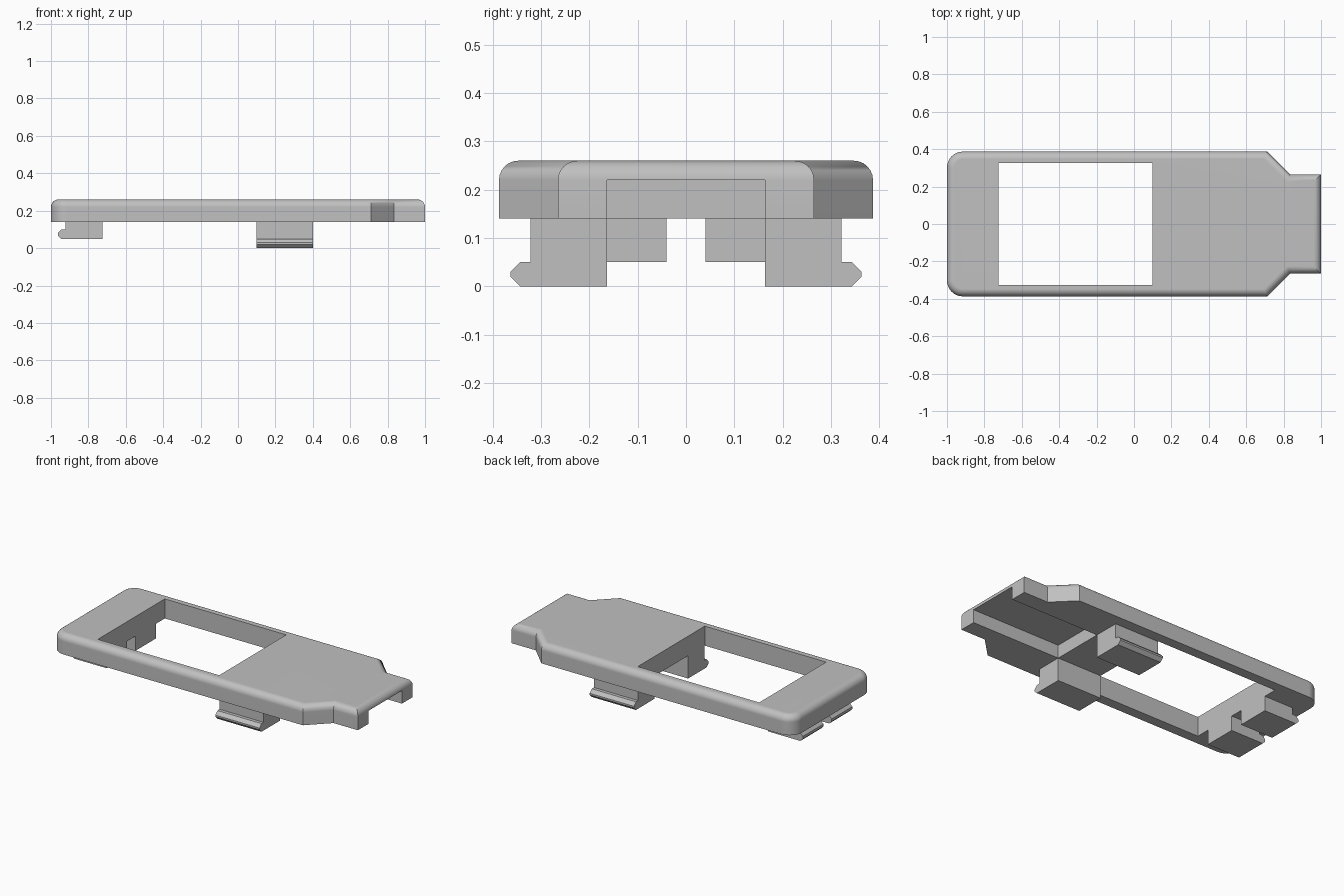
import bpy, bmesh, math

if "Cube" in bpy.data.objects:
    bpy.data.objects.remove(bpy.data.objects["Cube"])

grey = bpy.data.materials.new("plain_grey")
grey.diffuse_color = (0.53, 0.53, 0.53, 1)
grey.use_nodes = True
grey.node_tree.nodes["Principled BSDF"].inputs["Base Color"].default_value = grey.diffuse_color


def prism(name, points, axis, start, end):
    """Extrude a 2D profile: axis 'z' takes (x, y), 'x' takes (y, z), 'y' takes (x, z)."""
    place = {"z": lambda a, b: (a, b, start),
             "x": lambda a, b: (start, a, b),
             "y": lambda a, b: (a, start, b)}[axis]
    move = {"z": (0, 0, 1), "x": (1, 0, 0), "y": (0, 1, 0)}[axis]
    bm = bmesh.new()
    face = bm.faces.new([bm.verts.new(place(a, b)) for a, b in points])
    out = bmesh.ops.extrude_face_region(bm, geom=[face])
    verts = [v for v in out["geom"] if isinstance(v, bmesh.types.BMVert)]
    bmesh.ops.translate(bm, verts=verts, vec=[m * (end - start) for m in move])
    bmesh.ops.recalc_face_normals(bm, faces=bm.faces)
    mesh = bpy.data.meshes.new(name)
    bm.to_mesh(mesh)
    bm.free()
    mesh.materials.append(grey)
    obj = bpy.data.objects.new(name, mesh)
    bpy.context.collection.objects.link(obj)
    return obj


def rect(a0, a1, b0, b1):
    return [(a0, b0), (a1, b0), (a1, b1), (a0, b1)]


def activate(obj):
    bpy.ops.object.select_all(action="DESELECT")
    obj.select_set(True)
    bpy.context.view_layer.objects.active = obj


# Plate outline: narrowed tongue on the right, rounded corners on the left
R = 0.085
half = [(1.0, 0.265), (0.835, 0.265), (0.712, 0.387)]
for i in range(9):
    t = math.radians(90 + 90 * i / 8)
    half.append((-1 + R + R * math.cos(t), 0.387 - R + R * math.sin(t)))
outline = half + [(x, -y) for x, y in reversed(half)]
BOTTOM, TOP = 0.14, 0.26
plate = prism("cover_plate", outline, "z", BOTTOM, TOP)

# Rounded upper rim
bm = bmesh.new()
bm.from_mesh(plate.data)
rim = [e for e in bm.edges if all(abs(v.co.z - TOP) < 1e-4 for v in e.verts)]
bmesh.ops.bevel(bm, geom=rim, offset=0.04, segments=6, profile=0.5, affect="EDGES")
bm.to_mesh(plate.data)
bm.free()

# Window through the plate and open channel under the tongue
activate(plate)
for cutter in (prism("window_cutter", rect(-0.725, 0.1, -0.325, 0.325), "z", 0.0, 0.4),
               prism("channel_cutter", rect(0.4, 1.1, -0.163, 0.163), "z", 0.0, 0.22)):
    mod = plate.modifiers.new(cutter.name, "BOOLEAN")
    mod.operation, mod.solver, mod.object = "DIFFERENCE", "EXACT", cutter
    bpy.ops.object.modifier_apply(modifier=mod.name)
    bpy.data.objects.remove(cutter)
bpy.ops.object.shade_smooth_by_angle(angle=math.radians(30))
weighted = plate.modifiers.new("weighted_normals", "WEIGHTED_NORMAL")
weighted.keep_sharp = True

# Side clips with outward hooks, and end clips hooked under the left edge
leg = [(0.163, 0.14), (0.163, 0.0), (0.343, 0.0), (0.363, 0.02),
       (0.363, 0.03), (0.343, 0.05), (0.322, 0.05), (0.322, 0.14)]
hook = [(-0.725, 0.14), (-0.725, 0.05), (-0.945, 0.05), (-0.962, 0.067),
        (-0.962, 0.082), (-0.945, 0.1), (-0.922, 0.1), (-0.922, 0.14)]
for side, s in (("back", 1), ("front", -1)):
    prism(side + "_side_clip", [(s * y, z) for y, z in leg], "x", 0.1, 0.4)
    prism(side + "_end_clip", hook, "y", s * 0.04, s * 0.24)
